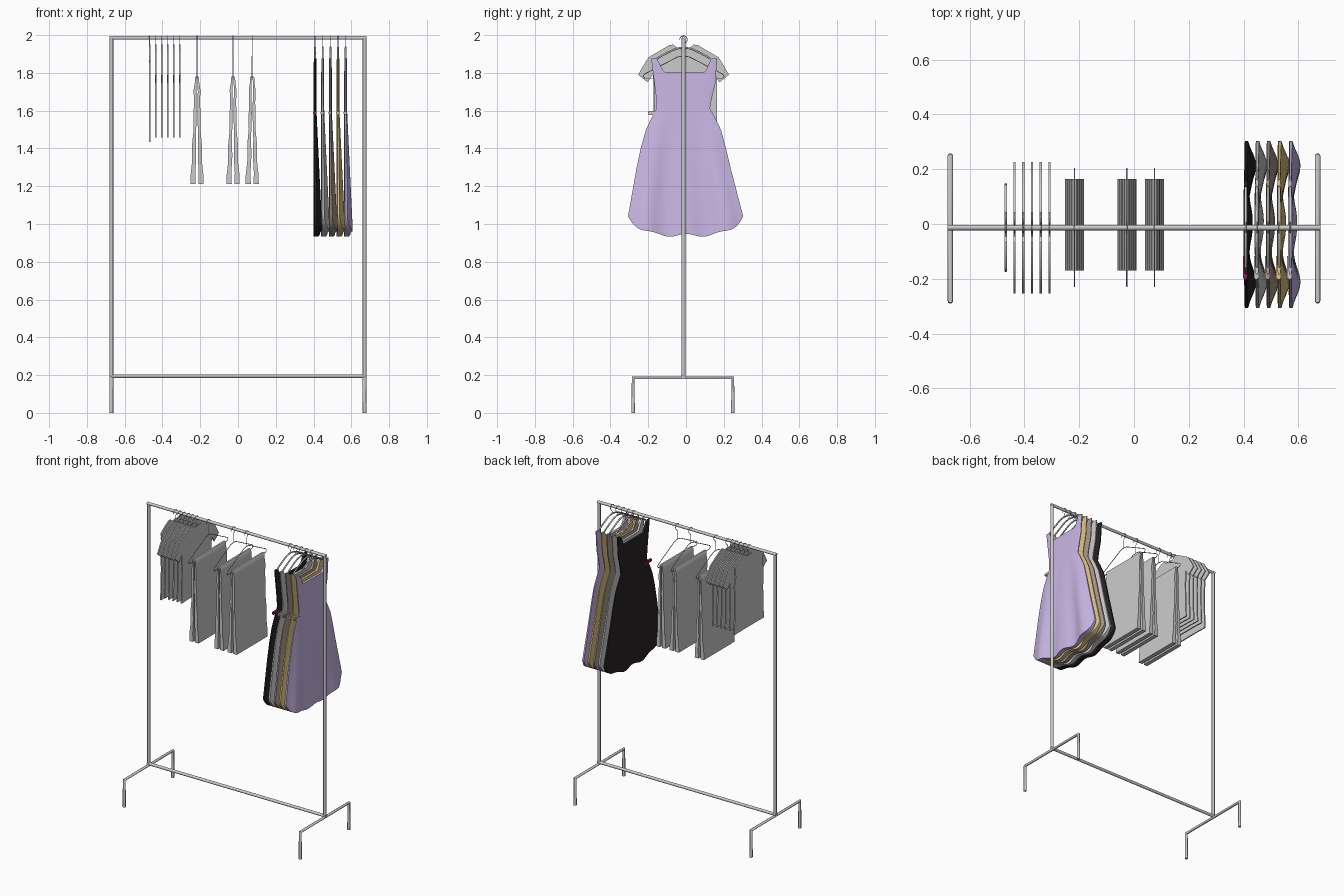
import bpy, bmesh, math

if "Cube" in bpy.data.objects:
    bpy.data.objects.remove(bpy.data.objects["Cube"])

Y0 = -0.013          # rail line
RAIL_Z = 1.985


def material(name, rgb):
    m = bpy.data.materials.new(name)
    m.diffuse_color = (*rgb, 1)
    m.use_nodes = True
    m.node_tree.nodes["Principled BSDF"].inputs["Base Color"].default_value = m.diffuse_color
    return m


def finish(name, bm, mat=None, angle=40):
    bmesh.ops.recalc_face_normals(bm, faces=bm.faces)
    me = bpy.data.meshes.new(name)
    bm.to_mesh(me)
    bm.free()
    ob = bpy.data.objects.new(name, me)
    bpy.context.collection.objects.link(ob)
    if mat:
        me.materials.append(mat)
    bpy.ops.object.select_all(action='DESELECT')
    bpy.context.view_layer.objects.active = ob
    ob.select_set(True)
    bpy.ops.object.shade_smooth_by_angle(angle=math.radians(angle))
    return ob


def tube(name, paths, radius, sides=3):
    cu = bpy.data.curves.new(name, 'CURVE')
    cu.dimensions = '3D'
    cu.bevel_depth = radius
    cu.bevel_resolution = sides
    cu.use_fill_caps = True
    for pts in paths:
        sp = cu.splines.new('POLY')
        sp.points.add(len(pts) - 1)
        for p, c in zip(sp.points, pts):
            p.co = (*c, 1)
    ob = bpy.data.objects.new(name, cu)
    bpy.context.collection.objects.link(ob)
    bpy.ops.object.select_all(action='DESELECT')
    bpy.context.view_layer.objects.active = ob
    ob.select_set(True)
    bpy.ops.object.convert(target='MESH')
    bpy.ops.object.shade_smooth_by_angle(angle=math.radians(50))


def extrude_profile(name, pts, vec):
    bm = bmesh.new()
    f = bm.faces.new([bm.verts.new(p) for p in pts])
    r = bmesh.ops.extrude_face_region(bm, geom=[f])
    bmesh.ops.translate(bm, vec=vec, verts=[v for v in r['geom'] if isinstance(v, bmesh.types.BMVert)])
    return finish(name, bm)


def lerp_table(table, z):
    for (z0, *a), (z1, *b) in zip(table, table[1:]):
        if z >= z1:
            t = min(1, max(0, (z - z0) / (z1 - z0)))
            return [p + (q - p) * t for p, q in zip(a, b)]
    return table[-1][1:]


def smooth(t):
    t = min(1, max(0, t))
    return t * t * (3 - 2 * t)


# Rack
for side, s in (("left", -1), ("right", 1)):
    x = 0.67 * s
    tube(f"{side}_post", [[(x, Y0, 0.185), (x, Y0, RAIL_Z)]], 0.01)
    tube(f"{side}_foot", [[(x, -0.28, 0), (x, -0.28, 0.185), (x, 0.248, 0.185), (x, 0.248, 0)]], 0.01)
for name, z in (("top_rail", RAIL_Z), ("bottom_rail", 0.195)):
    tube(name, [[(-0.68, Y0, z), (0.68, Y0, z)]], 0.01)


# Hangers
def hook(name, x, neck):
    arc = [(x, Y0 + 0.02 * math.cos(math.radians(a)), 1.977 + 0.02 * math.sin(math.radians(a)))
           for a in range(190, -71, -20)]
    tube(name + "_hook", [arc + [(x, Y0, 1.945), (x, Y0, neck)]], 0.002, 1)


def shoulder_hanger(name, x, r):
    hook(name, x, 1.93)
    arm = [(0, 1.935), (0.04, 1.928), (0.09, 1.905), (0.135, 1.88), (0.16, 1.858)]
    pts = [(x, Y0 - y, z) for y, z in reversed(arm)] + [(x, Y0 + y, z) for y, z in arm[1:]]
    tube(name, [pts], r, 2)


def wire_hanger(name, x):
    hook(name, x, 1.89)
    half = [(0, 1.89), (0.03, 1.885), (0.205, 1.795), (0.215, 1.782), (0.205, 1.771)]
    pts = [(x, Y0 + y, z) for y, z in half] + [(x, Y0 - y, z) for y, z in reversed(half)]
    tube(name, [pts], 0.0025, 1)


# Shirts: one sleeveless, five short-sleeved
TOP = [(0, 1.925), (0.03, 1.93), (0.055, 1.95), (0.075, 1.947), (0.13, 1.915)]
TEE = TOP + [(0.185, 1.883), (0.212, 1.84), (0.24, 1.79), (0.19, 1.75), (0.163, 1.79),
             (0.158, 1.7), (0.16, 1.55), (0.165, 1.457), (0.08, 1.46)]
VEST = TOP + [(0.155, 1.89), (0.145, 1.83), (0.158, 1.77), (0.152, 1.65), (0.16, 1.435), (0.08, 1.437)]
for i in range(6):
    x = -0.468 + 0.032 * i
    half = VEST if i == 0 else TEE
    pts = [(x - 0.004, Y0 + y, z) for y, z in half]
    pts += [(x - 0.004, Y0 - y, z) for y, z in reversed(half[1:])]
    extrude_profile(f"shirt_{i + 1}", pts, (0.008, 0, 0))
    shoulder_hanger(f"shirt_hanger_{i + 1}", x, 0.003)

# Trousers folded over wire hangers
OUTER = [(0.006, 1.782), (0.011, 1.775), (0.012, 1.745), (0.018, 1.71), (0.016, 1.64), (0.019, 1.57),
         (0.018, 1.5), (0.026, 1.42), (0.026, 1.33), (0.034, 1.26), (0.035, 1.212)]
INNER = [(0.007, 1.212), (0.009, 1.27), (0.004, 1.36), (0.006, 1.45), (0.002, 1.58), (0.004, 1.7), (0.003, 1.766)]
for i, x in enumerate((-0.217, -0.026, 0.075)):
    half = OUTER + INNER
    pts = [(x + a, -0.17, z) for a, z in half] + [(x - a, -0.17, z) for a, z in reversed(half)]
    extrude_profile(f"trousers_{i + 1}", pts, (0, 0.335, 0))
    wire_hanger(f"trouser_hanger_{i + 1}", x)

# Dresses: front and back sheets lofted through a silhouette table (z, y_left, y_right)
SIL = [(1.88, -0.185, 0.165), (1.74, -0.167, 0.155), (1.66, -0.157, 0.135), (1.61, -0.157, 0.127),
       (1.57, -0.178, 0.15), (1.5, -0.212, 0.185), (1.4, -0.24, 0.212), (1.29, -0.263, 0.238),
       (1.04, -0.307, 0.303), (0.93, -0.312, 0.315)]
COLS, ROWS = 48, 44


def dress(name, x, mat):
    bm = bmesh.new()
    sheets = []
    for front in (True, False):
        grid = []
        for i in range(COLS + 1):
            u = 2 * i / COLS - 1
            top = 1.805 + 0.072 * smooth((abs(u) - 0.62) / 0.24)
            hem = 0.94 + 0.1 * abs(u) ** 4 + 0.008 * math.cos(u * 11)
            col = []
            for j in range(ROWS + 1):
                z = top + (hem - top) * j / ROWS
                l, r = lerp_table(SIL, z)
                y = (l + r) / 2 + u * (r - l) / 2
                k = min(1, max(0, (1.6 - z) / 0.62))
                edge = math.sqrt(max(0, 1 - u ** 4))
                fold = 0.5 + 0.5 * math.cos(u * 3 * math.pi)
                if front:
                    d = 0.003 + 0.005 * edge + k * (0.006 + 0.024 * fold * (0.45 + 0.8 * abs(u)))
                else:
                    d = -0.003 - 0.005 * edge + k * 0.004 * fold
                col.append(bm.verts.new((x + d, y, z)))
            grid.append(col)
        for a, b in zip(grid, grid[1:]):
            for j in range(ROWS):
                bm.faces.new((a[j], b[j], b[j + 1], a[j + 1]))
        sheets.append(grid)
    f, g = sheets
    for e in (0, COLS):
        for j in range(ROWS):
            bm.faces.new((f[e][j], f[e][j + 1], g[e][j + 1], g[e][j]))
    for i in range(COLS):
        bm.faces.new((f[i][0], f[i + 1][0], g[i + 1][0], g[i][0]))
        bm.faces.new((f[i][ROWS], f[i + 1][ROWS], g[i + 1][ROWS], g[i][ROWS]))
    finish(name, bm, mat, 50)


def belt_end(name, x, mat):
    bm = bmesh.new()
    bmesh.ops.create_cube(bm, size=1)
    bmesh.ops.scale(bm, vec=(0.018, 0.09, 0.02), verts=bm.verts)
    bmesh.ops.translate(bm, vec=(x, -0.157, 1.588), verts=bm.verts)
    bmesh.ops.bevel(bm, geom=bm.edges[:], offset=0.004, segments=2, affect='EDGES')
    finish(name, bm, mat)


magenta = material("magenta", (0.4, 0.01, 0.13))
COLOURS = [("black", (0.022, 0.016, 0.018)), ("grey", None), ("tan", (0.40, 0.32, 0.27)),
           ("yellow", (0.74, 0.56, 0.22)), ("lilac", (0.60, 0.48, 0.80))]
for i, (cname, rgb) in enumerate(COLOURS):
    x = 0.408 + 0.0405 * i
    mat = material(cname, rgb) if rgb else None
    dress(f"{cname}_dress", x, mat)
    belt_end(f"{cname}_dress_belt", x - 0.002, magenta if i == 0 else mat if i < 4 else None)
    shoulder_hanger(f"{cname}_dress_hanger", x, 0.005)
